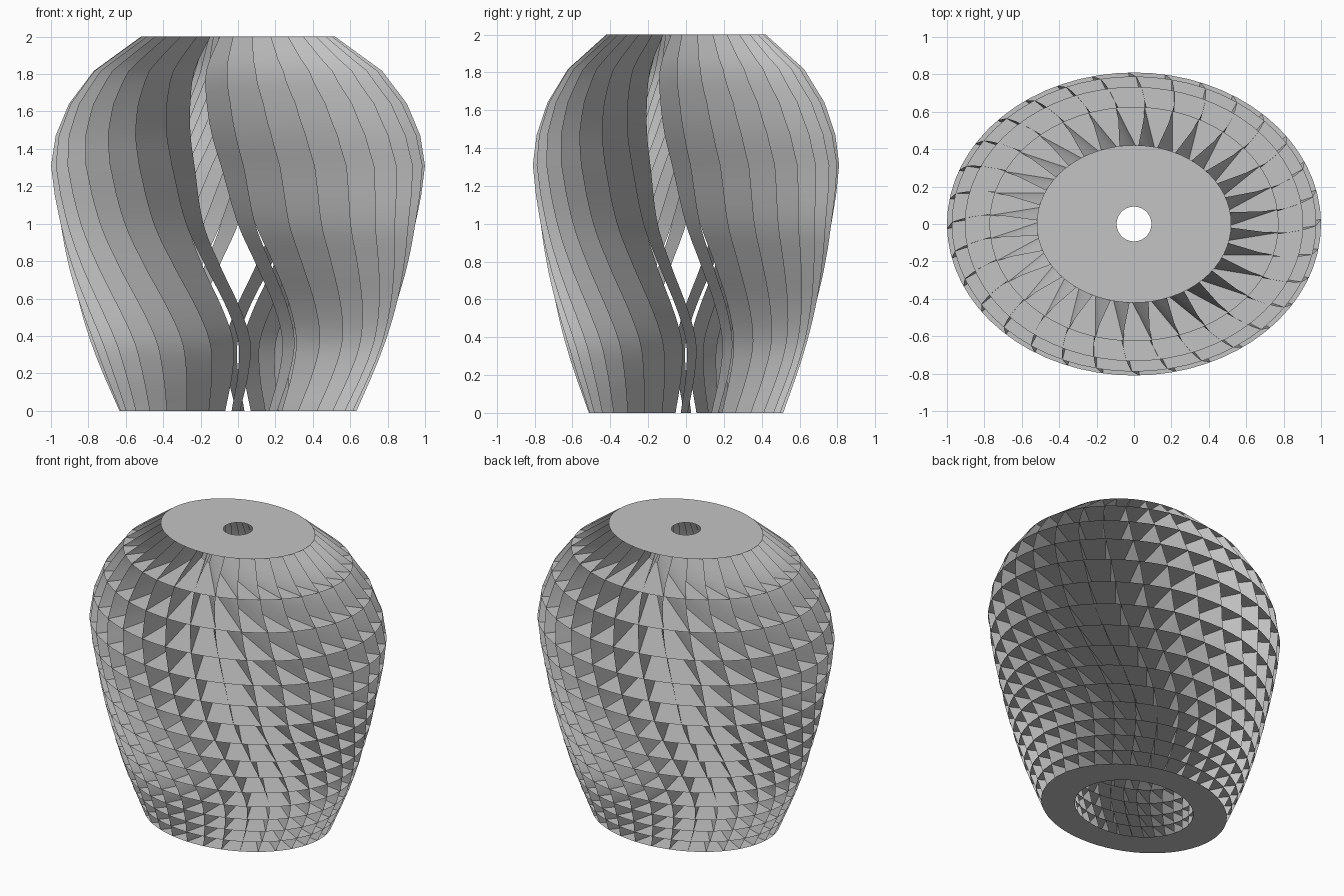
import bpy
import bmesh
import math

cube = bpy.data.objects.get("Cube")
if cube:
    bpy.data.objects.remove(cube, do_unlink=True)

FINS = 32
LEVELS = 15
SUBSTEPS = 3
SQUASH = 0.81       # depth of the oval body relative to its width
TAU = 2 * math.pi

# height -> outer radius, inner radius, and sideways sway of every fin
OUTER = [(0, .635), (.32, .77), (.64, .87), (.96, .945), (1.31, 1.0),
         (1.47, .975), (1.64, .905), (1.82, .77), (2, .52)]
INNER = [(0, .405), (.4, .47), (.75, .5), (1, .48), (1.3, .4), (1.82, .26), (2, .18)]
SWAY = [(0, .09), (.2, .14), (.37, .155), (.55, .105), (.78, 0), (1, -.095),
        (1.31, -.165), (1.47, -.2), (1.64, -.215), (1.82, -.205), (2, -.125)]


def smooth_lookup(table, z):
    """Cubic interpolation through the points of a table."""
    last = len(table) - 1
    i = next((k for k in range(last) if z <= table[k + 1][0]), last - 1)

    def slope(k):
        a, b = table[max(k - 1, 0)], table[min(k + 1, last)]
        return (b[1] - a[1]) / (b[0] - a[0])

    (z0, v0), (z1, v1) = table[i], table[i + 1]
    h = z1 - z0
    t = (z - z0) / h
    return (v0 * (1 + 2 * t) * (1 - t) ** 2 + slope(i) * h * t * (1 - t) ** 2
            + v1 * t * t * (3 - 2 * t) + slope(i + 1) * h * t * t * (t - 1))


def level_height(i):
    t = i / LEVELS
    return 1.2 * t + 0.8 * t * t


material = bpy.data.materials.new("warm_grey")
material.use_nodes = True
grey = (0.55, 0.55, 0.55, 1)
material.diffuse_color = grey
material.node_tree.nodes["Principled BSDF"].inputs["Base Color"].default_value = grey


def finish(bm, name, smooth=False):
    mesh = bpy.data.meshes.new(name)
    for face in bm.faces:
        face.smooth = smooth
    bm.to_mesh(mesh)
    bm.free()
    mesh.materials.append(material)
    obj = bpy.data.objects.new(name, mesh)
    bpy.context.collection.objects.link(obj)


def flat_ring(name, z, outer, inner, inner_squash=SQUASH, sides=FINS * 2):
    """Thin horizontal oval sheet with a hole."""
    bm = bmesh.new()
    loops = []
    for radius, squash in ((outer, SQUASH), (inner, inner_squash)):
        loops.append([bm.verts.new((radius * math.cos(TAU * k / sides),
                                    radius * squash * math.sin(TAU * k / sides), z))
                      for k in range(sides)])
    out, inn = loops
    for k in range(sides):
        n = (k + 1) % sides
        bm.faces.new((out[k], out[n], inn[n], inn[k]))
    finish(bm, name)


# Horizontal rings, closer together toward the base, opening narrowing upward
levels = [level_height(i) for i in range(LEVELS + 1)]
radii = [smooth_lookup(OUTER, z) for z in levels]
for i in range(LEVELS):
    flat_ring("base_ring" if i == 0 else f"ring_{i}", levels[i], radii[i],
              smooth_lookup(INNER, levels[i]))

# Top plate with a small round opening
flat_ring("top_plate", levels[-1], radii[-1], 0.093, inner_squash=1)

# Height, inner and outer radius, and sway along one fin
stations = []
for i in range(LEVELS):
    for step in range(SUBSTEPS + (i == LEVELS - 1)):
        f = step / SUBSTEPS
        z = levels[i] + f * (levels[i + 1] - levels[i])
        outer = radii[i] + f * (radii[i + 1] - radii[i])
        stations.append((z, smooth_lookup(INNER, z), outer, smooth_lookup(SWAY, z)))

# Upright fins: one wavy line swept radially and trimmed by the body
for k in range(FINS):
    angle = TAU * k / FINS
    c, s = math.cos(angle), math.sin(angle)
    bm = bmesh.new()
    previous = None
    for z, inner, outer, sway in stations:
        row = []
        for radius in (inner, outer):
            reach = math.sqrt(max(radius * radius - sway * sway, 0))
            row.append(bm.verts.new((reach * c - sway * s,
                                     (reach * s + sway * c) * SQUASH, z)))
        if previous:
            bm.faces.new((previous[0], previous[1], row[1], row[0]))
        previous = row
    finish(bm, f"fin_{k + 1}", smooth=True)
